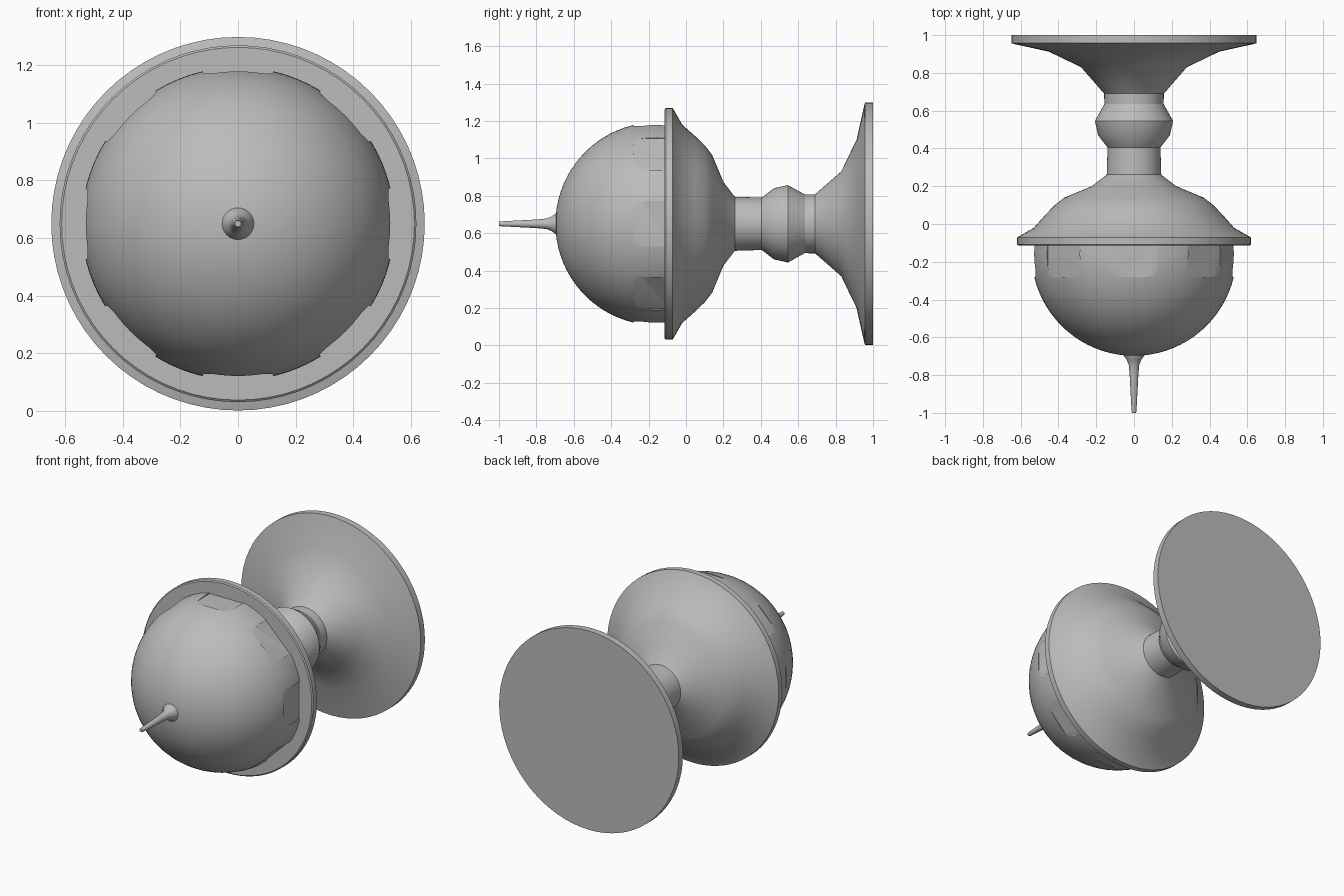
import bpy, bmesh, math
from mathutils import Matrix, Vector

if "Cube" in bpy.data.objects:
    bpy.data.objects.remove(bpy.data.objects["Cube"])

AXIS_Z = 0.65   # height of the horizontal turning axis
SEG = 72

grey = bpy.data.materials.new("plain grey")
grey.diffuse_color = (0.5, 0.5, 0.5, 1)
grey.use_nodes = True
grey.node_tree.nodes["Principled BSDF"].inputs["Base Color"].default_value = grey.diffuse_color


def make_object(name, bm):
    bmesh.ops.recalc_face_normals(bm, faces=bm.faces)
    mesh = bpy.data.meshes.new(name)
    bm.to_mesh(mesh)
    bm.free()
    mesh.materials.append(grey)
    ob = bpy.data.objects.new(name, mesh)
    bpy.context.collection.objects.link(ob)
    return ob


def smooth(ob, degrees=30):
    bpy.ops.object.select_all(action='DESELECT')
    ob.select_set(True)
    bpy.context.view_layer.objects.active = ob
    bpy.ops.object.shade_smooth_by_angle(angle=math.radians(degrees))


def lathe(name, profile, seg=SEG):
    """Turn (y, radius) points around the axis; ends are capped."""
    bm = bmesh.new()
    rings = []
    for y, r in profile:
        n = 1 if r == 0 else seg
        rings.append([bm.verts.new((r * math.cos(2 * math.pi * i / seg), y,
                                    AXIS_Z + r * math.sin(2 * math.pi * i / seg)))
                      for i in range(n)])
    for a, b in zip(rings, rings[1:]):
        for i in range(seg):
            j = (i + 1) % seg
            if len(a) == 1:
                bm.faces.new((a[0], b[i], b[j]))
            elif len(b) == 1:
                bm.faces.new((a[i], a[j], b[0]))
            else:
                bm.faces.new((a[i], a[j], b[j], b[i]))
    for ring in (rings[0], rings[-1]):
        if len(ring) > 1:
            bm.faces.new(ring)
    return make_object(name, bm)


# Wall plate, flared foot and neck with its collar
foot = lathe("flared_foot", [
    (1.0, 0.648), (0.957, 0.648), (0.953, 0.635), (0.912, 0.45), (0.83, 0.28),
    (0.69, 0.158), (0.635, 0.157), (0.545, 0.207), (0.47, 0.19),
    (0.405, 0.14), (0.24, 0.145)])
smooth(foot)

# Bowl with its wide rim
bowl = lathe("rimmed_bowl", [
    (0.262, 0.143), (0.20, 0.224), (0.14, 0.368), (0.10, 0.42), (0.05, 0.468),
    (-0.02, 0.53), (-0.067, 0.612), (-0.071, 0.619), (-0.108, 0.619),
    (-0.114, 0.612), (-0.116, 0.45)])
smooth(bowl)

# Round dome
R, CY = 0.543, -0.155
points = [(-0.09, 0.539)]
points += [(CY - R * math.sin(t), R * math.cos(t))
           for t in (math.radians(a * 4.5) for a in range(20))]
dome = lathe("dome", points + [(CY - R, 0)], 96)

# Eight recesses with rounded front corners, cut as flats around the dome
bm = bmesh.new()
half, front, rad, depth = 0.122, -0.28, 0.055, 0.522
outline = [(half, -0.02)]
for sx, start in ((1, 0), (-1, 90)):
    for k in range(6):
        a = math.radians(start + k * 18)
        outline.append((sx * (half - rad) + rad * math.cos(a),
                        front + rad - rad * math.sin(a)))
outline.append((-half, -0.02))
for n in range(8):
    turn = Matrix.Translation((0, 0, AXIS_Z)) @ Matrix.Rotation(n * math.pi / 4, 4, 'Y')
    low, high = ([bm.verts.new(turn @ Vector((x, y, h))) for x, y in outline]
                 for h in (depth, 0.7))
    bm.faces.new(low)
    bm.faces.new(high[::-1])
    for i in range(len(low)):
        j = (i + 1) % len(low)
        bm.faces.new((low[i], high[i], high[j], low[j]))
cutter = make_object("recess_cutter", bm)
cutter.hide_render = True

cut = dome.modifiers.new("recesses", 'BOOLEAN')
cut.operation = 'DIFFERENCE'
cut.object = cutter
cut.solver = 'EXACT'
bpy.context.view_layer.objects.active = dome
bpy.ops.object.modifier_apply(modifier=cut.name)
bpy.data.objects.remove(cutter)
smooth(dome, 20)

# Thin spike at the centre of the dome
spike = lathe("spike", [
    (-0.68, 0.057), (-0.697, 0.055), (-0.72, 0.038), (-0.745, 0.028),
    (-0.80, 0.023), (-0.99, 0.013), (-1.0, 0.011)], 24)
smooth(spike)
